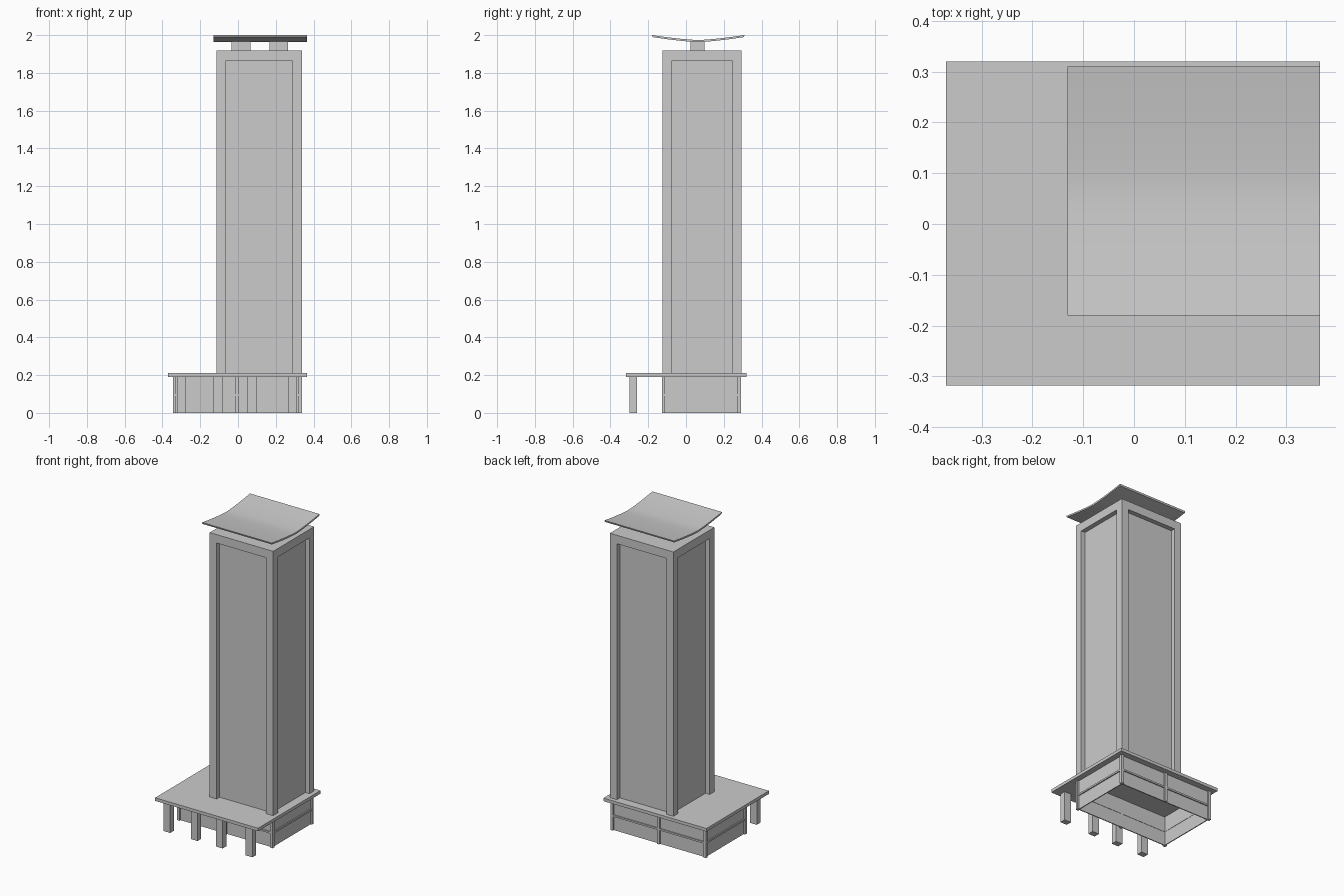
import bpy, bmesh
from mathutils import Vector

cube = bpy.data.objects.get("Cube")
if cube:
    bpy.data.objects.remove(cube, do_unlink=True)

concrete = bpy.data.materials.new("concrete_grey")
concrete.use_nodes = True
GREY = (0.6, 0.6, 0.6, 1)
concrete.diffuse_color = GREY
concrete.node_tree.nodes["Principled BSDF"].inputs["Base Color"].default_value = GREY


def finish(name, bm):
    bmesh.ops.recalc_face_normals(bm, faces=bm.faces)
    mesh = bpy.data.meshes.new(name)
    bm.to_mesh(mesh)
    bm.free()
    mesh.materials.append(concrete)
    obj = bpy.data.objects.new(name, mesh)
    bpy.context.collection.objects.link(obj)
    return obj


def add_box(bm, x, y, z):
    verts = bmesh.ops.create_cube(bm, size=1)["verts"]
    for v in verts:
        v.co = Vector([(a + b) / 2 + c * (b - a) for (a, b), c in zip((x, y, z), v.co)])


def box(name, x, y, z):
    bm = bmesh.new()
    add_box(bm, x, y, z)
    return finish(name, bm)


# Podium slab
SLAB, TOP = 0.19, 0.21
box("podium_slab", (-0.37, 0.366), (-0.318, 0.32), (SLAB, TOP))

# Tower: recessed core, corner piers and a top band
X0, X1, Y0, Y1 = -0.115, 0.339, -0.125, 0.293
DEPTH, PIER, BAND, ROOF = 0.03, 0.05, 1.863, 1.918
box("tower_core", (X0 + DEPTH, X1 - DEPTH), (Y0 + DEPTH, Y1 - DEPTH), (TOP, BAND))
box("tower_top_band", (X0, X1), (Y0, Y1), (BAND, ROOF))
for side, x in (("right", (X0, X0 + PIER)), ("left", (X1 - PIER, X1))):
    for end, y in (("front", (Y0, Y0 + PIER - 0.003)), ("back", (Y1 - PIER + 0.003, Y1))):
        box(f"corner_pier_{end}_{side}", x, y, (TOP, BAND))

# Front columns under the slab overhang
for i, x in enumerate((-0.3, -0.105, 0.075, 0.288)):
    box(f"front_column_{i + 1}", (x - 0.024, x + 0.024), (-0.298, -0.26), (0, SLAB))

# Ground floor: thin walls open below, with posts and a middle rail
GX0, GX1, GY0, GY1 = -0.345, 0.338, -0.128, 0.29
POST, INSET, WALL = 0.018, 0.01, 0.006
for i, x in enumerate((GX0, (GX0 + GX1 - POST) / 2, GX1 - POST)):
    for end, y in (("front", GY0), ("back", GY1 - POST)):
        box(f"wall_post_{end}_{i + 1}", (x, x + POST), (y, y + POST), (0, SLAB))


def wall_ring(name, inset, thickness, z):
    bm = bmesh.new()
    a, b, c, d = GX0 + inset, GX1 - inset, GY0 + inset, GY1 - inset
    for y in ((c, c + thickness), (d - thickness, d)):
        add_box(bm, (a, b), y, z)
    for x in ((a, a + thickness), (b - thickness, b)):
        add_box(bm, x, (c + thickness, d - thickness), z)
    return finish(name, bm)


wall_ring("ground_walls", INSET, WALL, (0, SLAB))
wall_ring("middle_rail", 0.003, 0.015, (0.089, 0.1))

# Rooftop supports
for i, x in enumerate((-0.034, 0.166)):
    box(f"roof_support_{i + 1}", (x, x + 0.1), (0.025, 0.098), (ROOF, 1.966))

# Curved canopy: upturned sheet with a swept profile
MID, HALF, STEPS, THICK = 0.065, 0.245, 16, 0.011
bm = bmesh.new()
profile = []
for i in range(STEPS + 1):
    t = 2 * i / STEPS - 1
    profile.append((MID + HALF * t, 1.974 + 0.026 * abs(t) ** 1.4))
loop = profile + [(MID + (y - MID) * 0.985, z - THICK + 0.1 * THICK * abs(y - MID)) for y, z in reversed(profile)]
face = bm.faces.new([bm.verts.new((-0.131, y, z)) for y, z in loop])
extruded = bmesh.ops.extrude_face_region(bm, geom=[face])["geom"]
bmesh.ops.translate(bm, vec=(0.497, 0, 0), verts=[g for g in extruded if isinstance(g, bmesh.types.BMVert)])
canopy = finish("roof_canopy", bm)

bpy.context.view_layer.objects.active = canopy
canopy.select_set(True)
bpy.ops.object.shade_smooth_by_angle()
